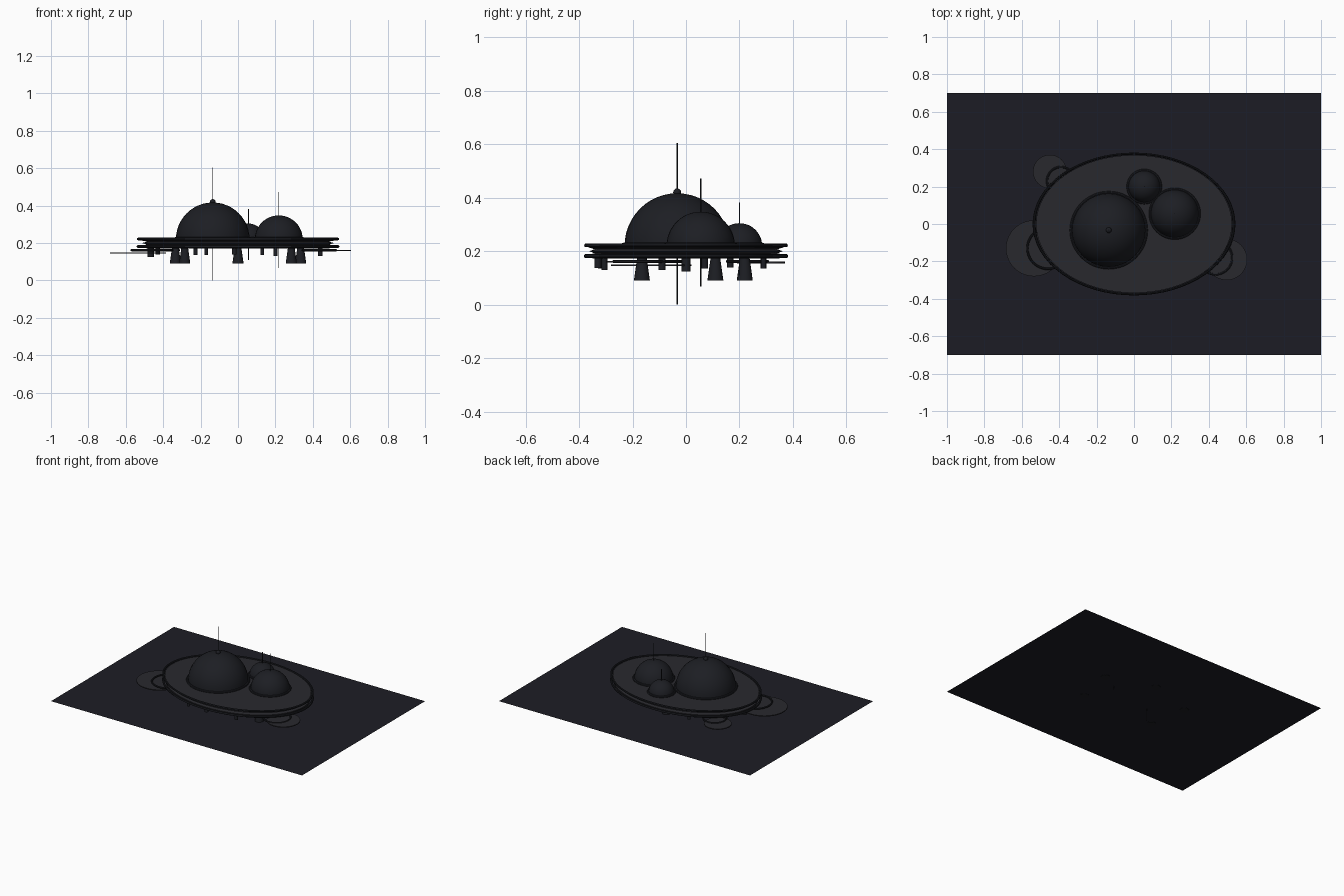
import bpy, bmesh, math
from mathutils import Vector

if "Cube" in bpy.data.objects:
    bpy.data.objects.remove(bpy.data.objects["Cube"])


def mat(name, c):
    m = bpy.data.materials.new(name)
    m.diffuse_color = (*c, 1)
    m.use_nodes = True
    m.node_tree.nodes["Principled BSDF"].inputs["Base Color"].default_value = m.diffuse_color
    return m


GROUND = mat("ground_dark", (0.012, 0.012, 0.018))
DECK = mat("deck_grey", (0.022, 0.022, 0.027))
METAL = mat("dark_metal", (0.012, 0.013, 0.017))


def finish(name, m, smooth=True):
    o = bpy.context.object
    o.name = name
    o.data.materials.append(m)
    if smooth:
        bpy.ops.object.shade_smooth_by_angle(angle=math.radians(35))
    return o


def lathe(name, profile, loc, m, sx=1, sy=1, n=48):
    """Revolve (radius, z) points around z, stretched to an ellipse."""
    bm = bmesh.new()
    rings = []
    for r, z in profile:
        if r == 0:
            rings.append([bm.verts.new((0, 0, z))] * n)
        else:
            rings.append([bm.verts.new((r * sx * math.cos(2 * math.pi * i / n),
                                        r * sy * math.sin(2 * math.pi * i / n), z)) for i in range(n)])
    for a, b in zip(rings, rings[1:]):
        for i in range(n):
            j = (i + 1) % n
            bm.faces.new(list(dict.fromkeys([a[i], a[j], b[j], b[i]])))
    bmesh.ops.recalc_face_normals(bm, faces=bm.faces)
    me = bpy.data.meshes.new(name)
    bm.to_mesh(me)
    bm.free()
    o = bpy.data.objects.new(name, me)
    o.location = loc
    bpy.context.collection.objects.link(o)
    bpy.context.view_layer.objects.active = o
    bpy.ops.object.select_all(action='DESELECT')
    o.select_set(True)
    return finish(name, m)


def cone(name, r1, r2, h, loc, m, n=16):
    bpy.ops.mesh.primitive_cone_add(vertices=n, radius1=r1, radius2=r2, depth=h, location=loc)
    return finish(name, m)


def tube_ring(name, r, t, loc, m, sx=1, sy=1, n=48):
    prof = [(r + t / max(sx, sy) * math.cos(k * math.pi / 4), t * math.sin(k * math.pi / 4)) for k in range(9)]
    return lathe(name, prof, loc, m, sx, sy, n)


# Ground sheet
bpy.ops.mesh.primitive_plane_add(size=2, location=(0, 0, 0.092))
bpy.context.object.scale = (1, 0.7, 1)
finish("ground_sheet", GROUND, False)

# Elliptical platform with grooved edge
lathe("platform", [(0, 0.172), (0.9, 0.172), (0.96, 0.177), (0.96, 0.188), (0.9, 0.192),
                   (0.95, 0.2), (0.9, 0.208), (0.96, 0.214), (0.97, 0.221), (0, 0.221)],
      (0, 0, 0), DECK, 0.54, 0.38, 64)
for name, z, t in (("upper_rim", 0.222, 0.007), ("lower_rim", 0.182, 0.008)):
    tube_ring(name, 0.99, t, (0, 0, z), METAL, 0.54, 0.38, 64)

# Domes: x, y, radius, mast bottom, mast top
for tag, x, y, r, z0, z1 in (("large", -0.135, -0.033, 0.197, 0.001, 0.605),
                             ("medium", 0.218, 0.055, 0.128, 0.068, 0.473),
                             ("small", 0.055, 0.2, 0.085, 0.11, 0.383)):
    prof = [(r * math.cos(k * math.pi / 24), r * math.sin(k * math.pi / 24)) for k in range(12)]
    lathe(tag + "_dome", prof + [(0, r)], (x, y, 0.22), METAL, n=32)
    tube_ring(tag + "_dome_collar", r * 1.02, 0.008, (x, y, 0.224), METAL)
    cone(tag + "_mast", 0.0025, 0.0025, z1 - z0, (x, y, (z0 + z1) / 2), METAL, 8)
bpy.ops.mesh.primitive_uv_sphere_add(segments=16, ring_count=8, radius=0.015, location=(-0.135, -0.033, 0.42))
finish("large_dome_finial", METAL)

# Side docking pads: pad x, y, radius, z; ring x, y, radius
for tag, x, y, r, z, rx, ry, rr in (("left", -0.535, -0.13, 0.15, 0.147, -0.46, -0.13, 0.11),
                                    ("back", -0.45, 0.28, 0.09, 0.158, -0.39, 0.23, 0.075),
                                    ("right", 0.495, -0.19, 0.11, 0.16, 0.435, -0.18, 0.09)):
    cone(tag + "_pad", r, r, 0.006, (x, y, z), DECK, 40)
    tube_ring(tag + "_pad_ring", rr, 0.006, (rx, ry, 0.162), METAL, n=40)

# Flared legs
for i, (x, y) in enumerate(((0, 0.22), (0.335, 0.11), (-0.335, 0.11), (0.285, -0.165), (-0.285, -0.165))):
    cone(f"leg_{i}", 0.03, 0.018, 0.085, (x, y, 0.1325), METAL)

# Small canisters hanging beneath the edge
for i, (x, y, r, z) in enumerate(((-0.467, 0.0, 0.017, 0.125), (0.44, -0.09, 0.013, 0.13),
                                  (-0.227, 0.29, 0.011, 0.135), (-0.17, -0.32, 0.01, 0.135),
                                  (-0.02, -0.33, 0.013, 0.138), (0.2, -0.305, 0.011, 0.13),
                                  (0.44, 0.07, 0.012, 0.135), (0.13, 0.29, 0.01, 0.135),
                                  (-0.43, 0.165, 0.012, 0.14))):
    cone(f"canister_{i}", r, r, 0.18 - z, (x, y, (0.18 + z) / 2), METAL, 12)
